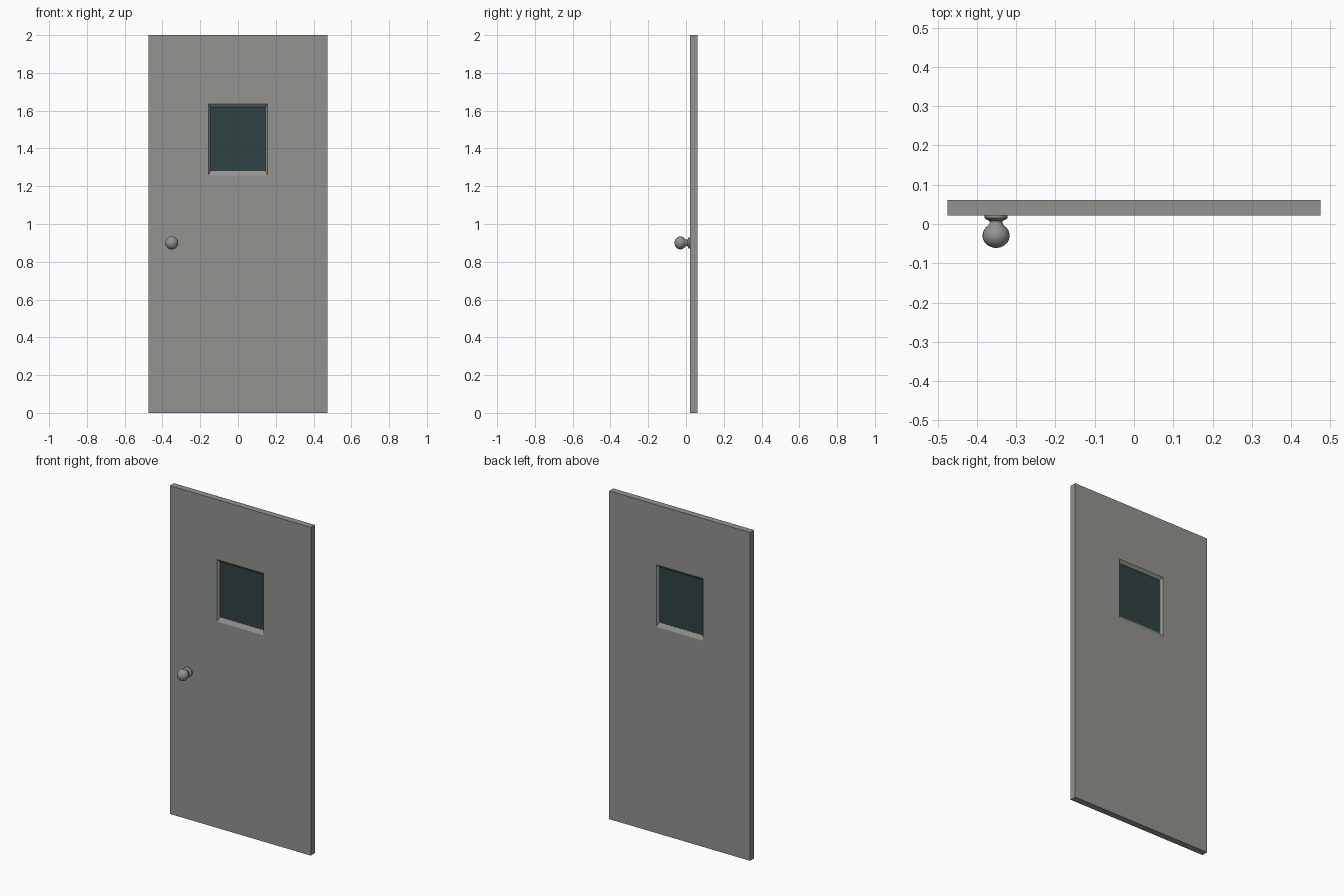
import bpy, bmesh, math

if "Cube" in bpy.data.objects:
    bpy.data.objects.remove(bpy.data.objects["Cube"])


def material(name, rgb):
    m = bpy.data.materials.new(name)
    m.diffuse_color = (*rgb, 1)
    m.use_nodes = True
    m.node_tree.nodes["Principled BSDF"].inputs["Base Color"].default_value = m.diffuse_color
    return m


grey = material("grey paint", (0.29, 0.29, 0.275))
glass = material("dark glass", (0.03, 0.055, 0.055))
metal = material("knob metal", (0.29, 0.29, 0.28))


def finish(bm, name, mat):
    bmesh.ops.recalc_face_normals(bm, faces=bm.faces)
    me = bpy.data.meshes.new(name)
    bm.to_mesh(me)
    bm.free()
    me.materials.append(mat)
    ob = bpy.data.objects.new(name, me)
    bpy.context.collection.objects.link(ob)
    return ob


FRONT, BACK = 0.022, 0.061
MID = (FRONT + BACK) / 2


def loop(bm, x0, x1, z0, z1, y):
    return [bm.verts.new((x, y, z)) for x, z in ((x0, z0), (x1, z0), (x1, z1), (x0, z1))]


# Door slab: rectangular rings swept around the section, leaving a bevelled opening
bm = bmesh.new()
inner = (-0.146, 0.146, 1.281, 1.619)
outer = (-0.157, 0.157, 1.257, 1.635)
slab = (-0.475, 0.475, 0, 2)
rings = [loop(bm, *r, y) for r, y in (
    (inner, MID - 0.006), (outer, FRONT), (slab, FRONT),
    (slab, BACK), (outer, BACK), (inner, MID + 0.006))]
for k in range(6):
    a, b = rings[k], rings[(k + 1) % 6]
    for i in range(4):
        j = (i + 1) % 4
        bm.faces.new((a[i], a[j], b[j], b[i]))
finish(bm, "door_slab", grey)

# Window pane
bm = bmesh.new()
front, back = loop(bm, *inner, MID - 0.005), loop(bm, *inner, MID + 0.005)
bm.faces.new(front)
bm.faces.new(back[::-1])
for i in range(4):
    j = (i + 1) % 4
    bm.faces.new((front[i], front[j], back[j], back[i]))
finish(bm, "window_pane", glass)

# Door knob: lathed rosette, neck and ball
profile = [(0, 0.023), (0.029, 0.023), (0.029, 0.015), (0.024, 0.011),
           (0.017, 0.008), (0.016, 0.003), (0.018, -0.001)]
for k in range(11):
    t = math.radians(36 + 14.4 * k)
    profile.append((0.0345 * math.sin(t), -0.0295 + 0.0315 * math.cos(t)))
profile[-1] = (0, -0.061)
bm = bmesh.new()
vs = [bm.verts.new((-0.351 + r, y, 0.9)) for r, y in profile]
edges = [bm.edges.new(p) for p in zip(vs, vs[1:])]
bmesh.ops.spin(bm, geom=vs + edges, cent=(-0.351, 0, 0.9), axis=(0, 1, 0),
               angle=math.tau, steps=24)
bmesh.ops.remove_doubles(bm, verts=bm.verts, dist=0.0001)
knob = finish(bm, "door_knob", metal)
bpy.context.view_layer.objects.active = knob
knob.select_set(True)
bpy.ops.object.shade_smooth_by_angle(angle=math.radians(40))
